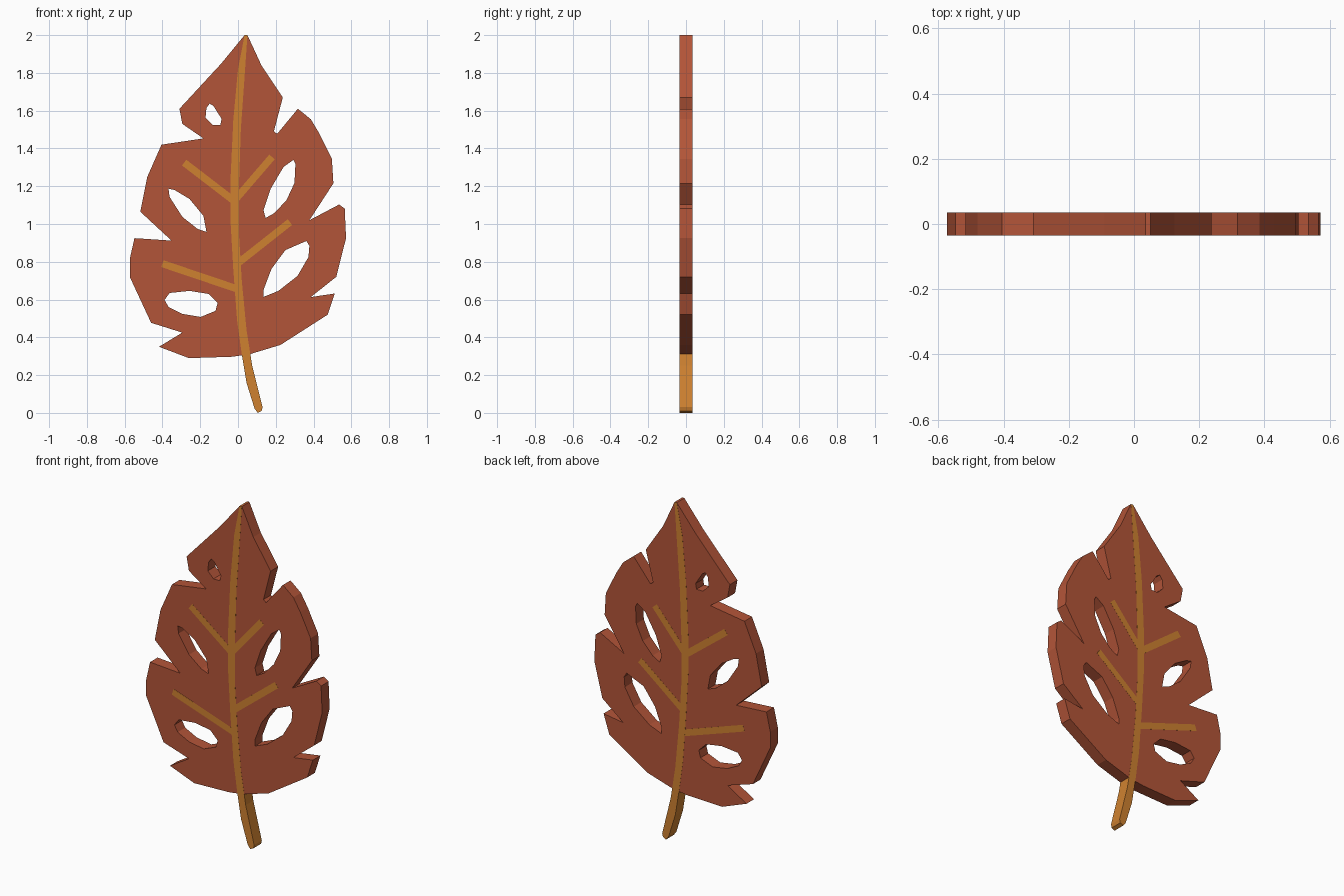
import bpy
import math
from mathutils import Vector

HALF = 0.035


def material(name, color):
    m = bpy.data.materials.new(name)
    m.diffuse_color = (*color, 1)
    return m


RUST = material("rust", (0.45, 0.09, 0.04))
AMBER = material("amber", (0.62, 0.22, 0.03))


def plate(name, loops, half, mat):
    """Flat plate in the XZ plane; loops after the first are holes."""
    cu = bpy.data.curves.new(name, 'CURVE')
    cu.dimensions = '2D'
    cu.fill_mode = 'BOTH'
    cu.extrude = half
    for pts in loops:
        sp = cu.splines.new('POLY')
        sp.points.add(len(pts) - 1)
        for p, (x, z) in zip(sp.points, pts):
            p.co = (x, z, 0, 1)
        sp.use_cyclic_u = True
        sp.use_smooth = False
    cu.materials.append(mat)
    ob = bpy.data.objects.new(name, cu)
    bpy.context.collection.objects.link(ob)
    ob.rotation_euler.x = math.radians(90)
    bpy.ops.object.select_all(action='DESELECT')
    ob.select_set(True)
    bpy.context.view_layer.objects.active = ob
    bpy.ops.object.convert(target='MESH')
    return bpy.context.object


# Blade outline, clockwise from the tip
outline = [
    (.05, 2), (.124, 1.84), (.237, 1.67), (.19, 1.49), (.207, 1.477), (.317, 1.61),
    (.385, 1.555), (.43, 1.48), (.497, 1.345), (.505, 1.215), (.378, 1.02),
    (.535, 1.103), (.565, 1.082), (.572, .925), (.52, .72), (.385, .613),
    (.512, .632), (.475, .52), (.225, .36), (.06, .31), (-.035, .297),
    (-.26, .29), (-.418, .35), (-.295, .425), (-.46, .477), (-.573, .72),
    (-.573, .815), (-.548, .925), (-.352, .912), (-.517, 1.065), (-.48, 1.25),
    (-.405, 1.42), (-.183, 1.453), (-.295, 1.53), (-.31, 1.61), (-.09, 1.848),
    (.035, 2)]

# Leaf holes
holes = [
    [(-.15, 1.637), (-.13, 1.625), (-.087, 1.557), (-.093, 1.525), (-.135, 1.525),
     (-.172, 1.562), (-.167, 1.615)],
    [(-.368, 1.187), (-.336, 1.18), (-.257, 1.133), (-.183, 1.043), (-.167, .958),
     (-.214, .974), (-.294, 1.037), (-.362, 1.143)],
    [(.294, 1.34), (.304, 1.318), (.299, 1.217), (.257, 1.127), (.193, 1.058),
     (.146, 1.032), (.135, 1.074), (.172, 1.185), (.241, 1.302)],
    [(.362, .91), (.378, .884), (.373, .825), (.315, .725), (.214, .646),
     (.135, .614), (.135, .651), (.177, .762), (.251, .862)],
    [(-.389, .598), (-.362, .635), (-.257, .646), (-.156, .63), (-.108, .582),
     (-.119, .54), (-.198, .508), (-.294, .524), (-.368, .561)]]
plate("leaf_blade", [outline] + holes, HALF, RUST)

# Midrib running down into the stem
stem = [
    (.035, 2), (0, 1.82), (-.025, 1.55), (-.04, 1.23), (-.04, 1.02), (-.025, .76),
    (-.005, .49), (.02, .31), (.045, .16), (.088, .022), (.105, 0), (.125, .01),
    (.13, .03), (.075, .25), (.045, .44), (.02, .7), (.005, .95), (.005, 1.2),
    (.015, 1.5), (.03, 1.71), (.05, 2)]
plate("midrib_stem", [stem], HALF + .0006, AMBER)

# Side veins, flush with the blade
veins = [((-.285, 1.325), (-.018, 1.12)), ((.18, 1.355), (-.018, 1.125)),
         ((.275, 1.01), (-.01, .785)), ((-.4, .79), (0, .655))]
for i, (a, b) in enumerate(veins):
    a, b = Vector(a), Vector(b)
    d = (b - a).normalized()
    n = Vector((-d.y, d.x)) * .019
    plate(f"side_vein_{i + 1}", [[a + n, b + n, b - n, a - n]], HALF + .0005, AMBER)
